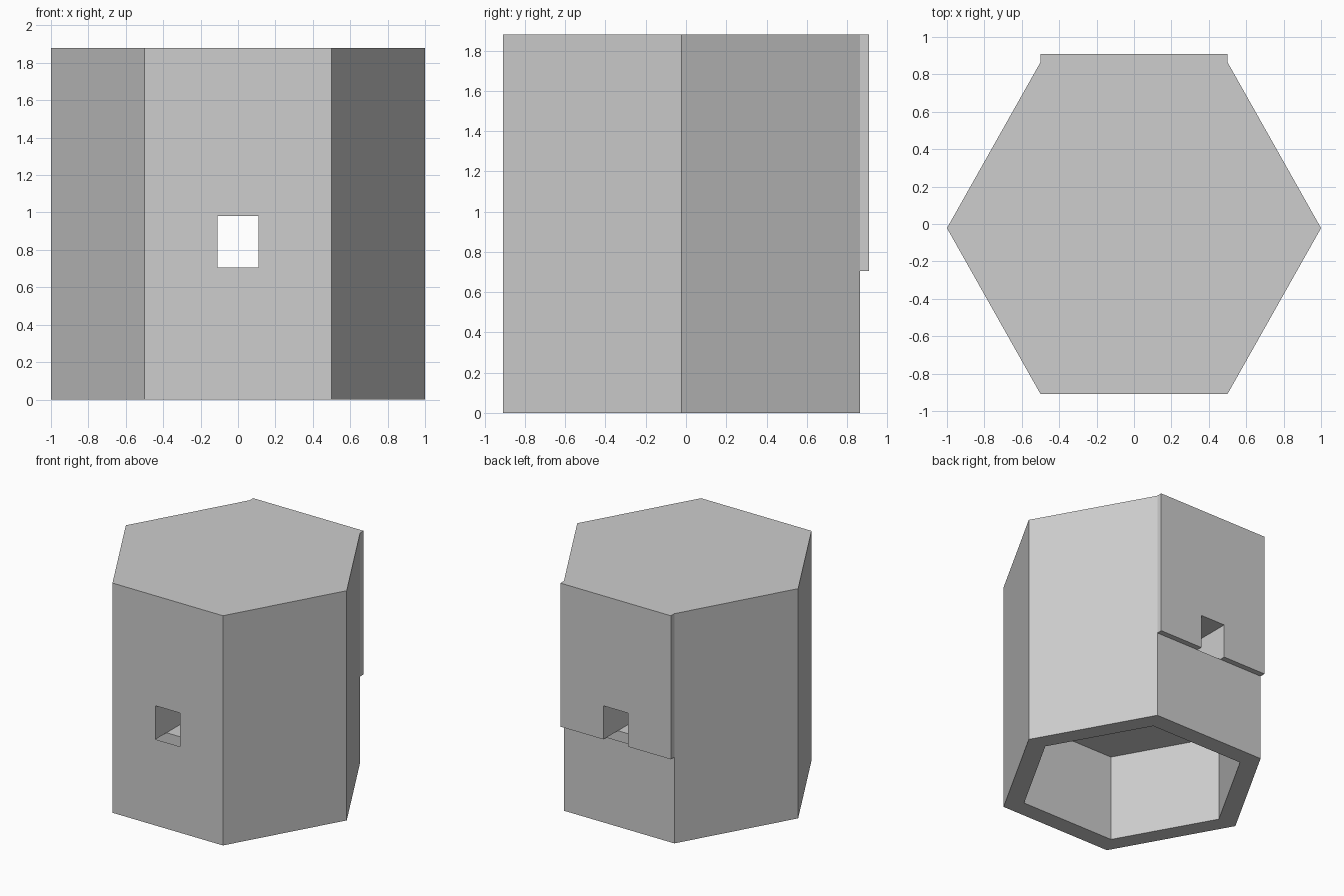
import bpy
import bmesh
from mathutils import Vector

if "Cube" in bpy.data.objects:
    bpy.data.objects.remove(bpy.data.objects["Cube"], do_unlink=True)

# Main sizes
TOP, FLOOR, LINTEL = 1.88, 0.705, 0.98
SLOT = 0.11            # half width of the slot
MID, HALF = -0.022, 0.887
FRONT, BACK, PANEL = MID - HALF, MID + HALF, 0.91
RIM = 0.84             # inner hexagon relative to the outer one

grey = bpy.data.materials.new("plain_grey")
grey.use_nodes = True
grey.diffuse_color = (0.61, 0.61, 0.61, 1)
grey.node_tree.nodes["Principled BSDF"].inputs["Base Color"].default_value = (0.61, 0.61, 0.61, 1)


def hexagon(scale, z):
    """Corners counter-clockwise, starting at the front edge."""
    plan = [(-0.5, -1), (0.5, -1), (1, 0), (0.5, 1), (-0.5, 1), (-1, 0)]
    return [Vector((x * scale, MID + y * HALF * scale, z)) for x, y in plan]


def add_face(bm, points, facing):
    """Add a face turned towards the given direction."""
    face = bm.faces.new([bm.verts.new(p) for p in points])
    face.normal_update()
    if face.normal.dot(Vector(facing)) < 0:
        face.normal_flip()


def upright(y, x0, x1, z0, z1):
    return [(x0, y, z0), (x1, y, z0), (x1, y, z1), (x0, y, z1)]


def level(z, x0, x1, y0, y1):
    return [(x0, y0, z), (x1, y0, z), (x1, y1, z), (x0, y1, z)]


def finish(bm, name):
    bmesh.ops.remove_doubles(bm, verts=bm.verts, dist=0.0001)
    mesh = bpy.data.meshes.new(name)
    bm.to_mesh(mesh)
    bm.free()
    mesh.materials.append(grey)
    bpy.context.collection.objects.link(bpy.data.objects.new(name, mesh))


# Housing: hexagonal walls, roof, bottom rim and the recess underneath
bm = bmesh.new()
low, high = hexagon(1, 0), hexagon(1, TOP)
rim, ceiling = hexagon(RIM, 0), hexagon(RIM, FLOOR)
axis = Vector((0, MID, 0))
for i in range(6):
    j = (i + 1) % 6
    out = (low[i] + low[j]) / 2 - axis
    add_face(bm, [low[i], low[j], rim[j], rim[i]], (0, 0, -1))
    add_face(bm, [rim[i], rim[j], ceiling[j], ceiling[i]], -out)
    if i not in (0, 3):
        add_face(bm, [low[i], low[j], high[j], high[i]], out)
add_face(bm, high, (0, 0, 1))
add_face(bm, ceiling, (0, 0, -1))

# Front wall framed around the window, back wall only up to the panel
outer = upright(FRONT, -0.5, 0.5, 0, TOP)
window = upright(FRONT, -SLOT, SLOT, FLOOR, LINTEL)
for i in range(4):
    j = (i + 1) % 4
    add_face(bm, [outer[i], outer[j], window[j], window[i]], (0, -1, 0))
add_face(bm, upright(BACK, -0.5, 0.5, 0, FLOOR), (0, 1, 0))
finish(bm, "housing")

# Slot: cheeks and lintel running from front to back
bm = bmesh.new()
add_face(bm, level(LINTEL, -SLOT, SLOT, FRONT, PANEL), (0, 0, -1))
for s in (-1, 1):
    x = s * SLOT
    add_face(bm, [(x, FRONT, FLOOR), (x, PANEL, FLOOR), (x, PANEL, LINTEL), (x, FRONT, LINTEL)], (-s, 0, 0))
finish(bm, "through_slot")

# Raised back panel notched by the slot
bm = bmesh.new()
add_face(bm, [(-0.5, PANEL, FLOOR), (-0.5, PANEL, TOP), (0.5, PANEL, TOP), (0.5, PANEL, FLOOR),
              (SLOT, PANEL, FLOOR), (SLOT, PANEL, LINTEL), (-SLOT, PANEL, LINTEL), (-SLOT, PANEL, FLOOR)],
         (0, 1, 0))
add_face(bm, level(TOP, -0.5, 0.5, BACK, PANEL), (0, 0, 1))
for s in (-1, 1):
    x = s * 0.5
    add_face(bm, [(x, BACK, FLOOR), (x, PANEL, FLOOR), (x, PANEL, TOP), (x, BACK, TOP)], (s, 0, 0))
    add_face(bm, level(FLOOR, s * SLOT, x, BACK, PANEL), (0, 0, -1))
finish(bm, "back_panel")
